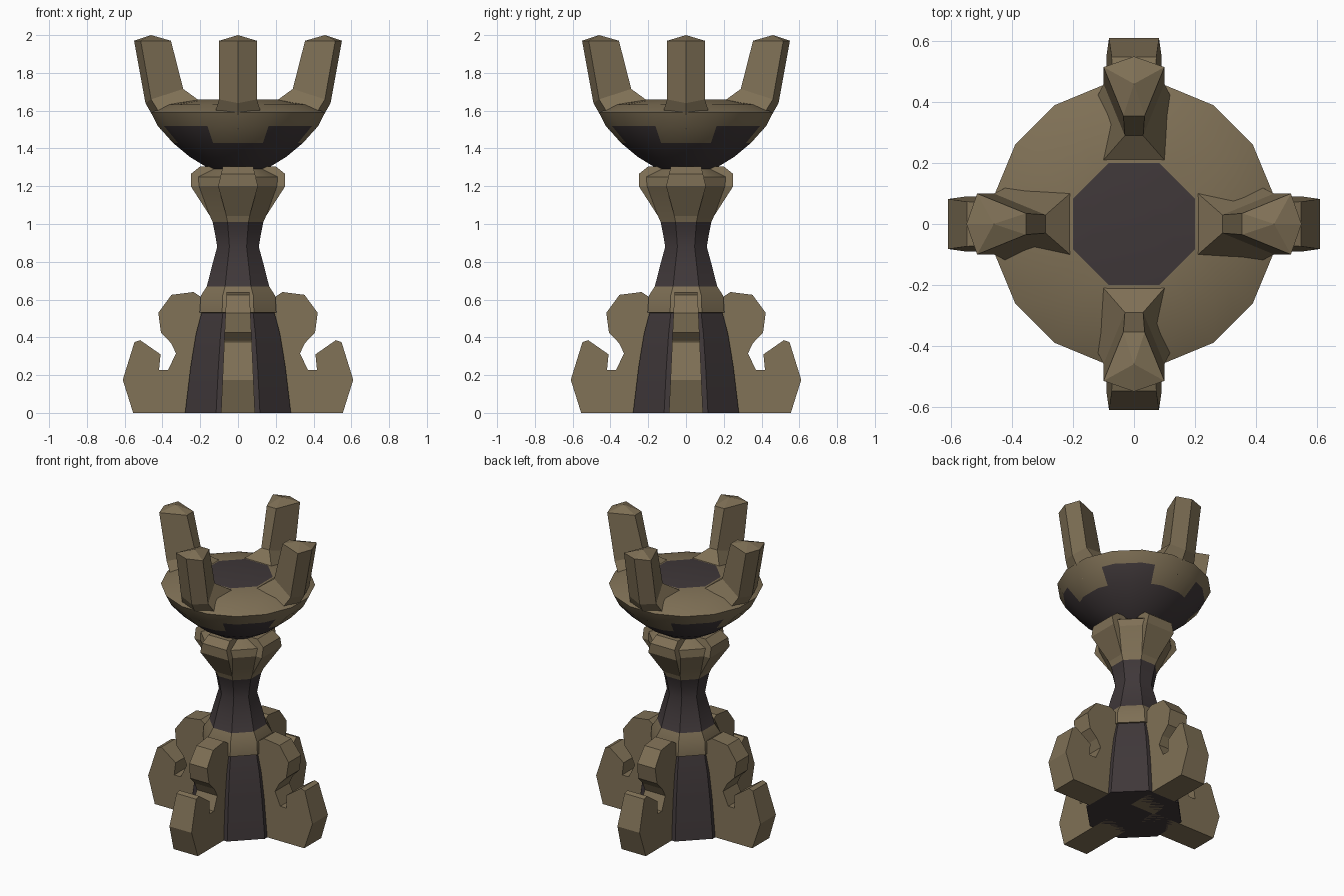
import bpy, bmesh, math
from mathutils import Matrix

if "Cube" in bpy.data.objects:
    bpy.data.objects.remove(bpy.data.objects["Cube"])


def material(name, rgb):
    m = bpy.data.materials.new(name)
    m.diffuse_color = (*rgb, 1)
    m.use_nodes = True
    m.node_tree.nodes["Principled BSDF"].inputs["Base Color"].default_value = m.diffuse_color
    return m


BRONZE = material("aged bronze", (0.212, 0.162, 0.092))
DARK = material("dark stone", (0.050, 0.039, 0.041))


def finish(name, bm, rule=None, smooth=None):
    """Turn a bmesh into an object; rule(centre) picks the material index."""
    bmesh.ops.recalc_face_normals(bm, faces=bm.faces)
    if rule:
        for f in bm.faces:
            f.material_index = rule(f.calc_center_median())
    me = bpy.data.meshes.new(name)
    bm.to_mesh(me)
    bm.free()
    me.materials.append(BRONZE)
    me.materials.append(DARK)
    ob = bpy.data.objects.new(name, me)
    bpy.context.collection.objects.link(ob)
    if smooth:
        bpy.ops.object.select_all(action='DESELECT')
        ob.select_set(True)
        bpy.context.view_layer.objects.active = ob
        bpy.ops.object.shade_smooth_by_angle(angle=math.radians(smooth))
    return ob


def loft(bm, rings, cap_end=True):
    """Skin a list of closed point rings."""
    rows = [[bm.verts.new(p) for p in r] for r in rings]
    n = len(rows[0])
    for a, b in zip(rows, rows[1:]):
        for i in range(n):
            j = (i + 1) % n
            bm.faces.new((a[i], a[j], b[j], b[i]))
    bm.faces.new(rows[0])
    if cap_end:
        bm.faces.new(rows[-1])
    return rows


def polygon_ring(apothem, z, sides, split=1):
    """Regular polygon with a flat side facing +x; each side cut into split pieces."""
    pts = []
    for i in range(sides * split):
        side, k = divmod(i, split)
        t = math.tan(math.pi / sides) * (2 * k / split - 1)
        a = 2 * math.pi * side / sides
        pts.append((apothem * (math.cos(a) - t * math.sin(a)),
                    apothem * (math.sin(a) + t * math.cos(a)), z))
    return pts


def four_around(name, bm, **kw):
    """Repeat the +x part on all four sides."""
    geom = bm.verts[:] + bm.edges[:] + bm.faces[:]
    for k in range(1, 4):
        new = bmesh.ops.duplicate(bm, geom=geom)["geom"]
        bmesh.ops.rotate(bm, verts=[v for v in new if isinstance(v, bmesh.types.BMVert)],
                         cent=(0, 0, 0), matrix=Matrix.Rotation(k * math.pi / 2, 3, 'Z'))
    return finish(name, bm, **kw)


# Octagonal column: dark shaft, bronze collar, dark neck, bronze capital
column = [(0.28, 0), (0.25, 0.25), (0.222, 0.42), (0.193, 0.53), (0.203, 0.531),
          (0.197, 0.62), (0.165, 0.67), (0.137, 0.78), (0.11, 0.88), (0.122, 0.95),
          (0.134, 1.01), (0.22, 1.2), (0.215, 1.25), (0.15, 1.29)]
bm = bmesh.new()
loft(bm, [polygon_ring(r, z, 8) for r, z in column])
finish("column", bm, lambda c: int(c.z < 0.529 or 0.67 < c.z < 1.0), 30)

# Capital knobs
bm = bmesh.new()
loft(bm, [[(x0, -w, z), (x1, -w, z1), (x1, w, z1), (x0, w, z)] for x0, x1, w, z, z1 in
          [(0.05, 0.134, 0.055, 1.02, 1.02), (0.05, 0.25, 0.105, 1.2, 1.2),
           (0.05, 0.25, 0.09, 1.265, 1.265), (0.05, 0.2, 0.08, 1.305, 1.305)]])
four_around("capital_knobs", bm)

# Sixteen-sided bowl with uneven dark underside
bowl = [(0.10, 1.27), (0.14, 1.285), (0.255, 1.355), (0.345, 1.43), (0.425, 1.52),
        (0.46, 1.59), (0.37, 1.632)]


def bowl_rule(c):
    a = math.degrees(math.atan2(c.y, c.x)) % 90
    off_axis = min(a, 90 - a)
    return int(c.z < (1.50 if off_axis > 22 else 1.41))


bm = bmesh.new()
rows = loft(bm, [polygon_ring(r, z, 16, 2) for r, z in bowl], cap_end=False)
inner = []
for v in rows[-1]:  # top closes in to an octagon
    a = math.atan2(v.co.y, v.co.x)
    off = (a + math.pi / 8) % (math.pi / 4) - math.pi / 8
    r = 0.2 / math.cos(off)
    inner.append(bm.verts.new((r * math.cos(a), r * math.sin(a), 1.66)))
n = len(inner)
for i in range(n):
    j = (i + 1) % n
    bm.faces.new((rows[-1][i], rows[-1][j], inner[j], inner[i]))
bm.faces.new(inner)
finish("bowl", bm, lambda c: 1 if c.z > 1.655 else bowl_rule(c), 35)

# Upright prongs with flared roots
sections = [
    [(0.41, 0, 1.50), (0.38, 0.14, 1.53), (0.21, 0.1, 1.657)],
    [(0.49, 0, 1.64), (0.46, 0.1, 1.66), (0.29, 0.03, 1.715)],
    [(0.55, 0, 1.97), (0.515, 0.1, 1.97), (0.355, 0.035, 1.97)],
]
bm = bmesh.new()
rings = [[o, m, i, (i[0], -i[1], i[2]), (m[0], -m[1], m[2])] for o, m, i in sections]
rows = loft(bm, rings, cap_end=False)
tip = bm.verts.new((0.46, 0, 2.0))
for i in range(5):
    bm.faces.new((rows[-1][i], rows[-1][(i + 1) % 5], tip))
four_around("prongs", bm)

# Scrolled feet: side profile given thickness that tapers upward
foot = [(0.08, 0), (0.555, 0), (0.61, 0.175), (0.548, 0.375), (0.518, 0.385), (0.41, 0.31),
        (0.418, 0.228), (0.37, 0.228), (0.328, 0.315), (0.355, 0.37), (0.408, 0.425),
        (0.422, 0.53), (0.352, 0.625), (0.235, 0.64), (0.19, 0.61), (0.08, 0.61)]
bm = bmesh.new()
loft(bm, [[(x, s * (0.09 - 0.045 * z), z) for x, z in foot] for s in (-1, 1)])
four_around("feet", bm)
